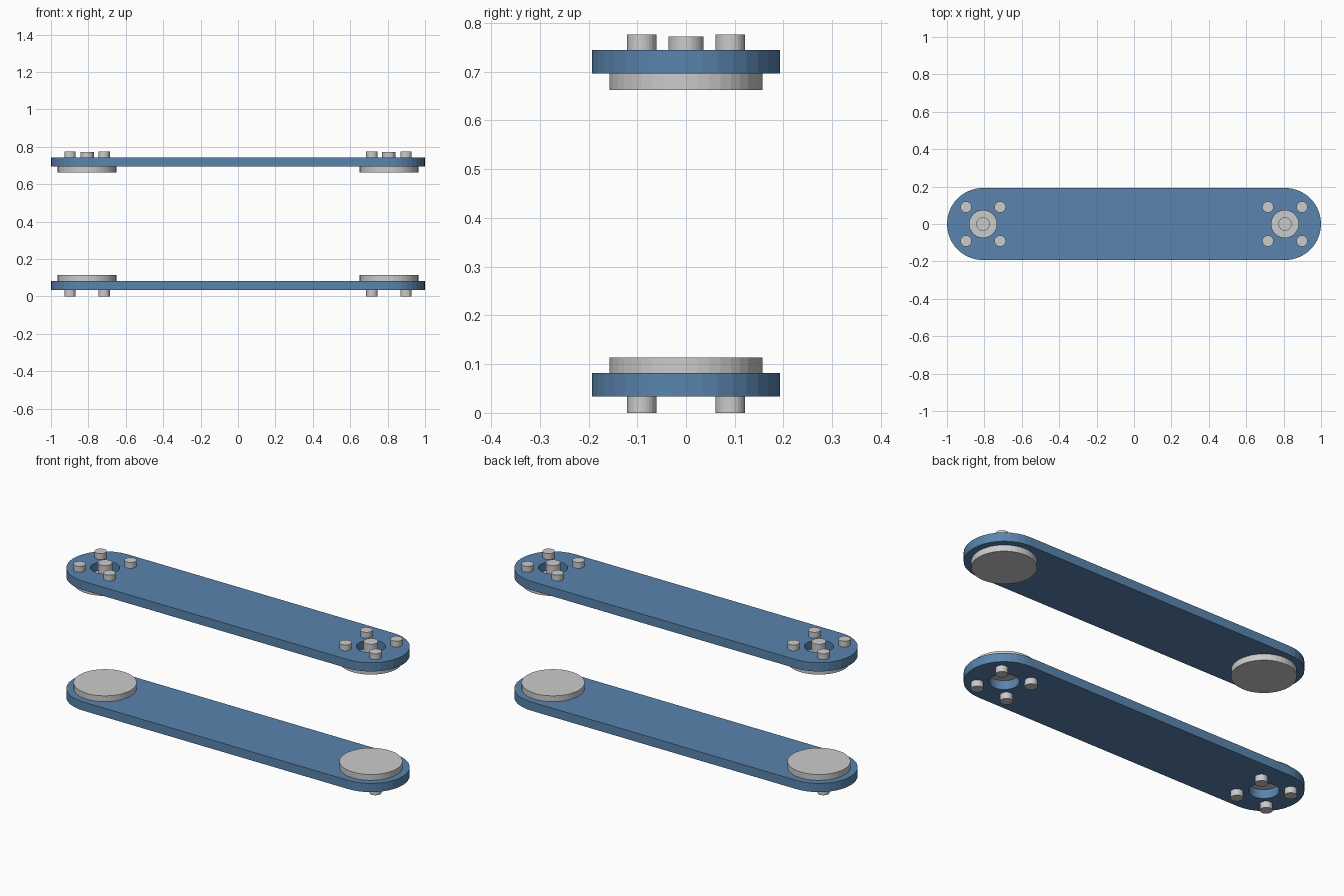
import bpy, bmesh
from math import cos, sin, pi

if "Cube" in bpy.data.objects:
    bpy.data.objects.remove(bpy.data.objects["Cube"])

CX, R = 0.807, 0.193      # pivot position and rounded end radius
HOLE = 0.073

blue = bpy.data.materials.new("blue")
blue.diffuse_color = (0.10, 0.23, 0.42, 1)
blue.use_nodes = True
blue.node_tree.nodes["Principled BSDF"].inputs["Base Color"].default_value = blue.diffuse_color


def finish(name, bm, mat=None):
    bmesh.ops.recalc_face_normals(bm, faces=bm.faces)
    me = bpy.data.meshes.new(name)
    bm.to_mesh(me)
    bm.free()
    ob = bpy.data.objects.new(name, me)
    bpy.context.collection.objects.link(ob)
    if mat:
        me.materials.append(mat)
    return ob


def prism(name, pts, z0, z1, mat=None):
    bm = bmesh.new()
    lo = [bm.verts.new((x, y, z0)) for x, y in pts]
    hi = [bm.verts.new((x, y, z1)) for x, y in pts]
    n = len(pts)
    bm.faces.new(lo[::-1])
    bm.faces.new(hi)
    for i in range(n):
        j = (i + 1) % n
        bm.faces.new((lo[i], lo[j], hi[j], hi[i]))
    return finish(name, bm, mat)


def cyl(name, x, y, r, z0, z1, n=32):
    pts = [(x + r * cos(2 * pi * i / n), y + r * sin(2 * pi * i / n)) for i in range(n)]
    return prism(name, pts, z0, z1)


def plate(name, z0, z1):
    # stadium outline with a round hole at each pivot
    n = 18
    pts = [(CX + R * cos(-pi / 2 + pi * i / n), R * sin(-pi / 2 + pi * i / n)) for i in range(n + 1)]
    pts += [(-x, -y) for x, y in pts]
    ob = prism(name, pts, z0, z1, blue)
    for s in (-1, 1):
        c = cyl(name + "_hole_cutter", s * CX, 0, HOLE, z0 - 0.02, z1 + 0.02)
        m = ob.modifiers.new("hole", "BOOLEAN")
        m.object, m.solver = c, "EXACT"
        c.hide_render = True
        c.hide_set(True)
    return ob


def pins(name, x, z0, z1):
    for a in (-1, 1):
        for b in (-1, 1):
            cyl(name, x + a * 0.091, b * 0.091, 0.0305, z0, z1, 24)


plate("lower_link_plate", 0.034, 0.082)
plate("upper_link_plate", 0.696, 0.744)

for s in (-1, 1):
    x = s * CX
    # lower pivot: cap above the plate, pins below
    cyl("lower_cap", x, 0, 0.157, 0.082, 0.114, 40)
    pins("lower_pin", x, 0, 0.034)
    # upper pivot: cap below the plate, pins above, boss and shaft in the hole
    cyl("upper_cap", x, 0, 0.157, 0.662, 0.696, 40)
    pins("upper_pin", x, 0.744, 0.776)
    cyl("upper_boss", x, 0, 0.065, 0.696, 0.704)
    cyl("upper_shaft", x, 0, 0.036, 0.704, 0.772)
